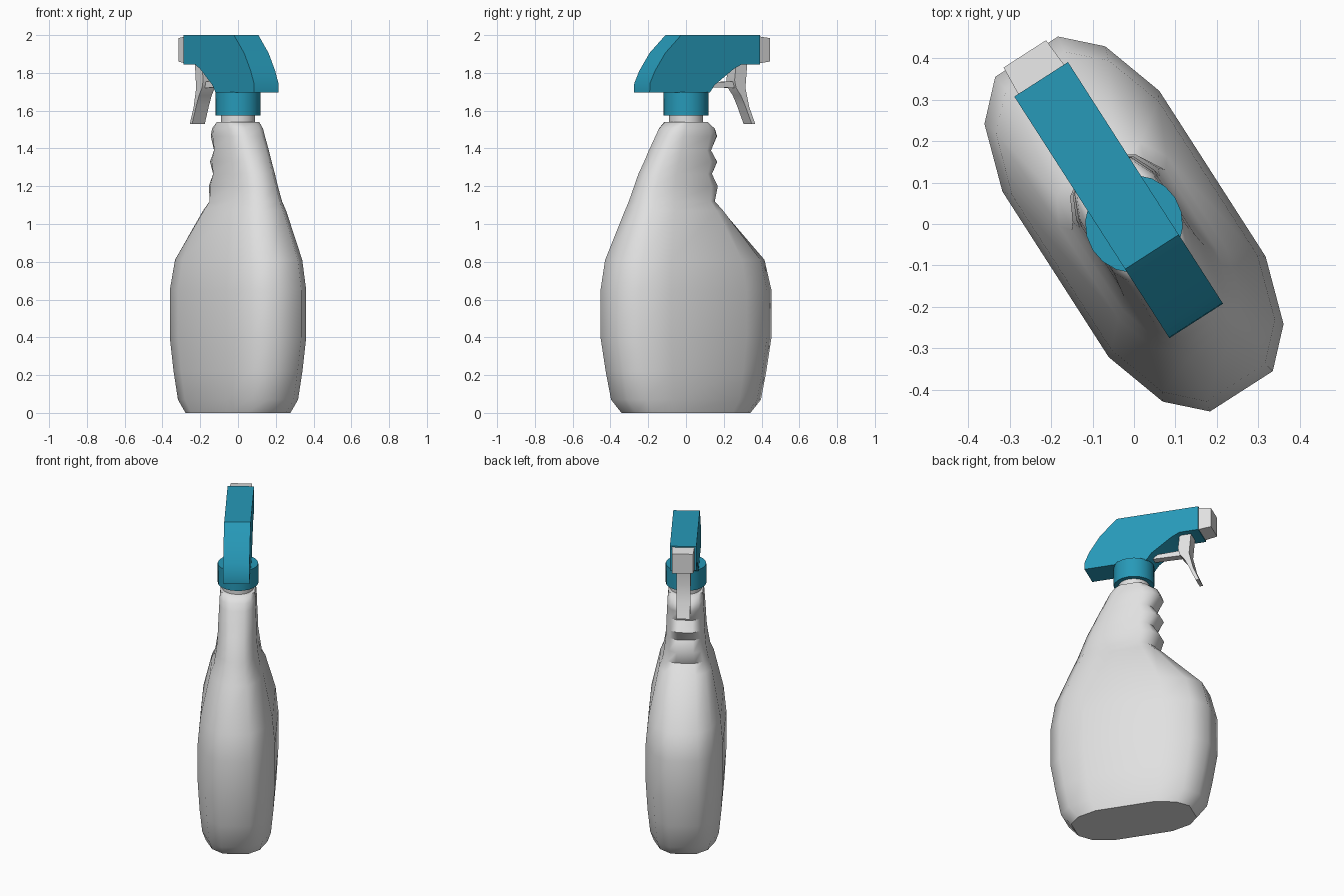
import bpy, bmesh, math
from mathutils import Matrix

cube = bpy.data.objects.get("Cube")
if cube:
    bpy.data.objects.remove(cube)

# The bottle is built facing local +x, then turned about z
TURN = Matrix.Rotation(math.radians(122.7), 4, 'Z')


def material(name, color):
    m = bpy.data.materials.new(name)
    m.use_nodes = True
    m.diffuse_color = color
    bsdf = next(n for n in m.node_tree.nodes if n.type == 'BSDF_PRINCIPLED')
    bsdf.inputs["Base Color"].default_value = color
    return m


WHITE = material("white_plastic", (0.75, 0.75, 0.75, 1))
BLUE = material("teal_plastic", (0.02, 0.32, 0.48, 1))


def finish(name, bm, mat, angle=40):
    bmesh.ops.recalc_face_normals(bm, faces=bm.faces[:])
    bm.transform(TURN)
    mesh = bpy.data.meshes.new(name)
    bm.to_mesh(mesh)
    bm.free()
    mesh.materials.append(mat)
    mesh.shade_smooth()
    mesh.set_sharp_from_angle(angle=math.radians(angle))
    ob = bpy.data.objects.new(name, mesh)
    bpy.context.scene.collection.objects.link(ob)
    return ob


def loft(name, rings, mat, angle=40):
    bm = bmesh.new()
    loops = [[bm.verts.new(p) for p in ring] for ring in rings]
    n = len(loops[0])
    for a, b in zip(loops, loops[1:]):
        for i in range(n):
            j = (i + 1) % n
            bm.faces.new((a[i], a[j], b[j], b[i]))
    bm.faces.new(loops[0])
    bm.faces.new(loops[-1])
    return finish(name, bm, mat, angle)


def side_plate(name, profile, half, mat, angle=30):
    rings = [[(x, y, z) for x, z in profile] for y in (-half, half)]
    return loft(name, rings, mat, angle)


def tube(name, radius, z0, z1, mat):
    circle = [(radius * math.cos(t * math.tau / 20), radius * math.sin(t * math.tau / 20))
              for t in range(20)]
    return loft(name, [[(x, y, z) for x, y in circle] for z in (z0, z1)], mat)


# Bottle body: twelve-sided sections given as height, front, back, half width
quarter = [(1, .4), (.83, .77), (.495, 1)]
half = quarter + [(-x, y) for x, y in reversed(quarter)]
section = half + [(-x, -y) for x, y in half]

body = [
    (0, .36, .36, .18), (.07, .42, .42, .2), (.22, .45, .45, .215),
    (.4, .48, .48, .225), (.65, .48, .48, .225), (.81, .44, .455, .21),
    (1.07, .19, .345, .155), (1.12, .138, .325, .135), (1.2, .168, .295, .122),
    (1.265, .128, .27, .115), (1.33, .168, .235, .112), (1.39, .124, .205, .11),
    (1.465, .168, .165, .106), (1.505, .155, .143, .105), (1.54, .105, .105, .1),
]
loft("bottle_body",
     [[(x * (f if x > 0 else b), y * w, z) for x, y in section] for z, f, b, w in body],
     WHITE, 48)

# Neck and screw cap
tube("bottle_neck", .091, 1.53, 1.59, WHITE)
tube("screw_cap", .118, 1.575, 1.7, BLUE)

# Spray head
side_plate("spray_head", [
    (.415, 2), (.415, 1.845), (.3, 1.845), (.25, 1.82), (.13, 1.735), (.1, 1.695),
    (-.278, 1.695), (-.276, 1.745), (-.245, 1.81), (-.18, 1.905), (-.08, 2)],
    .077, BLUE)

# Nozzle, slightly tapered towards its tip
loft("nozzle", [
    [(x, s * w, 1.922 + t * h) for s, t in ((-1, -1), (1, -1), (1, 1), (-1, 1))]
    for x, w, h in ((.41, .066, .072), (.488, .061, .062))], WHITE)

# Trigger and plunger
side_plate("trigger", [
    (.36, 1.85), (.348, 1.72), (.372, 1.62), (.41, 1.53), (.388, 1.53),
    (.345, 1.63), (.32, 1.68), (.29, 1.72), (.28, 1.76), (.29, 1.85)],
    .04, WHITE)
side_plate("plunger", [(.12, 1.725), (.3, 1.72), (.3, 1.755), (.12, 1.75)], .022, WHITE)
